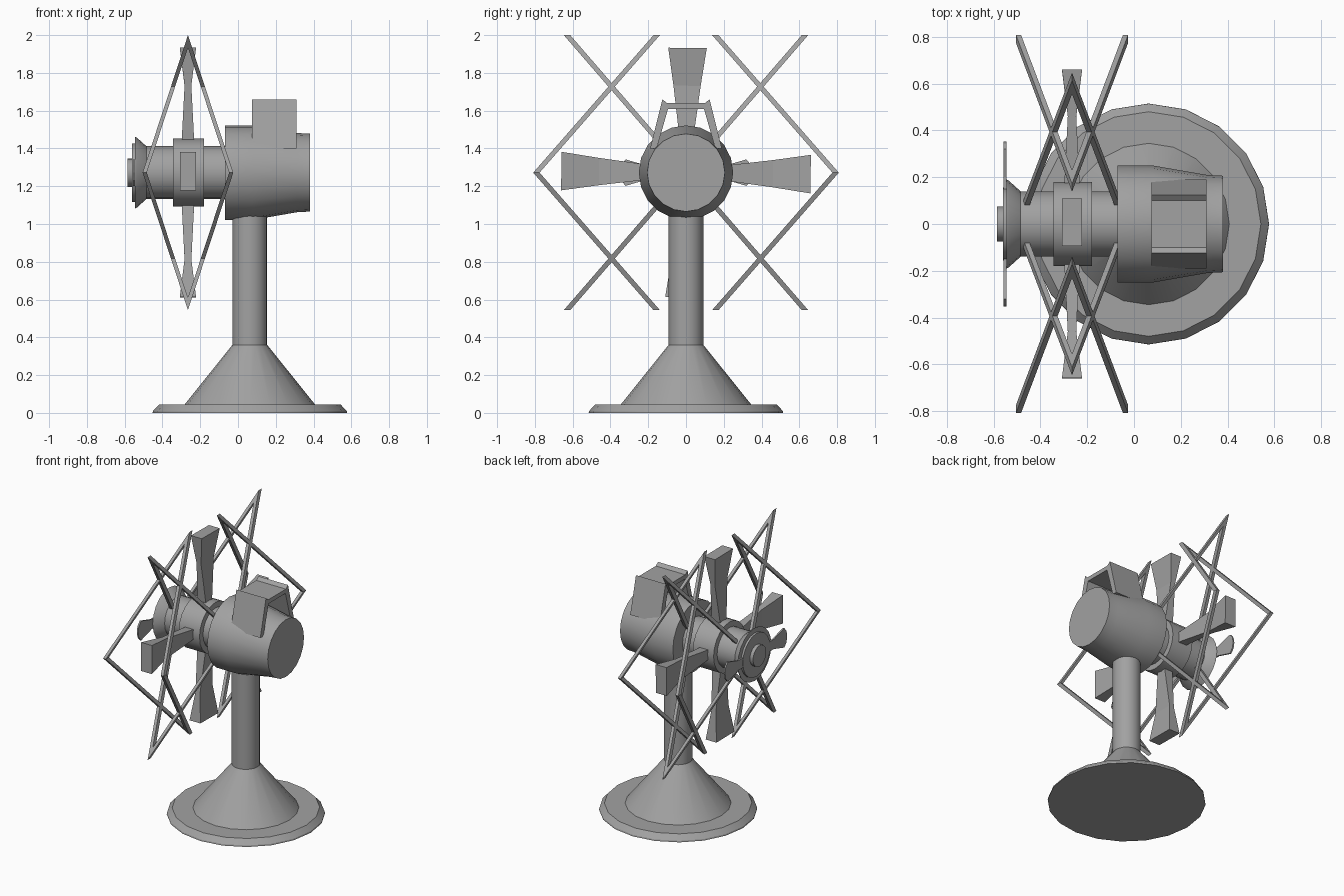
import bpy
import bmesh
import math
from mathutils import Vector, Matrix

if "Cube" in bpy.data.objects:
    bpy.data.objects.remove(bpy.data.objects["Cube"], do_unlink=True)

GREY = (0.36, 0.36, 0.36, 1)
metal = bpy.data.materials.new("grey metal")
metal.use_nodes = True
metal.diffuse_color = GREY
metal.node_tree.nodes["Principled BSDF"].inputs["Base Color"].default_value = GREY

AXIS_Z = 1.272   # height of the horizontal shaft
ROTOR_X = -0.265  # plane of the rotor blades
STAND_X = 0.0625


def finish(name, bm, smooth=False):
    bmesh.ops.recalc_face_normals(bm, faces=bm.faces[:])
    mesh = bpy.data.meshes.new(name)
    bm.to_mesh(mesh)
    bm.free()
    mesh.materials.append(metal)
    obj = bpy.data.objects.new(name, mesh)
    bpy.context.collection.objects.link(obj)
    if smooth:
        bpy.ops.object.select_all(action="DESELECT")
        obj.select_set(True)
        bpy.context.view_layer.objects.active = obj
        bpy.ops.object.shade_smooth_by_angle(angle=math.radians(25))
    return obj


def loft(bm, rings):
    """Skin a list of point rings and cap both ends."""
    loops = [[bm.verts.new(p) for p in ring] for ring in rings]
    n = len(loops[0])
    for a, b in zip(loops, loops[1:]):
        for i in range(n):
            j = (i + 1) % n
            bm.faces.new((a[i], a[j], b[j], b[i]))
    bm.faces.new(loops[0])
    bm.faces.new(loops[-1])


def turned(name, profile, upright=False, sides=20):
    """Turned part from (position, radius) pairs, along the shaft or upright."""
    rings = []
    for pos, r in profile:
        ring = []
        for i in range(sides):
            a = math.tau * i / sides
            u, v = r * math.cos(a), r * math.sin(a)
            ring.append((STAND_X + u, v, pos) if upright else (pos, u, AXIS_Z + v))
        rings.append(ring)
    bm = bmesh.new()
    loft(bm, rings)
    return finish(name, bm, True)


def plate(name, outline, x0, x1):
    """Extrude a (y, z) outline along x."""
    bm = bmesh.new()
    loft(bm, [[(x, y, z) for y, z in outline] for x in (x0, x1)])
    return finish(name, bm)


# Stand
turned("base", [(0, 0.515), (0.01, 0.513), (0.045, 0.48)], True)
turned("stand_cone", [(0.04, 0.345), (0.045, 0.345), (0.36, 0.092)], True)
turned("pole", [(0.355, 0.092), (1.1, 0.092)], True)

# Motor housing, shaft and nose
turned("motor_housing", [(-0.07, 0.25), (0.08, 0.25), (0.31, 0.21), (0.38, 0.206)])
turned("shaft", [(-0.49, 0.14), (-0.06, 0.14)])
turned("rotor_collar", [(-0.345, 0.18), (-0.18, 0.18)])
turned("nose_flare", [(-0.545, 0.19), (-0.535, 0.185), (-0.485, 0.14)])
turned("nose_disc", [(-0.56, 0.155), (-0.54, 0.155)])
turned("nose_cap", [(-0.585, 0.075), (-0.555, 0.075)])

# Carrying handle over the housing
half = [(0.19, 1.40), (0.125, 1.66), (0.10, 1.64)]
inner = [(0.095, 1.61), (0.155, 1.40)]
left_half = half[::-1] + []
outline = [(-y, z) for y, z in half] + half[::-1] + inner[::-1] + [(-y, z) for y, z in inner]
plate("handle", outline, 0.075, 0.31)

# Small paddles behind the nose disc
paddle = [(0.1, 0.035), (0.2, 0.035), (0.32, 0.07), (0.345, 0.04), (0.352, 0)]
for side, name in ((1, "back_paddle"), (-1, "front_paddle")):
    shape = [(side * y, AXIS_Z + z) for y, z in paddle]
    shape += [(side * y, AXIS_Z - z) for y, z in paddle[-2::-1]]
    plate(name, shape, -0.557, -0.546)

# Four rotor blades: radius, half width, half thickness
sections = [(0.13, 0.03, 0.035), (0.46, 0.072, 0.018), (0.66, 0.102, 0.043)]
for k, name in enumerate(("top", "front", "bottom", "back")):
    bm = bmesh.new()
    loft(bm, [[(-t, -w, r), (t, -w, r), (t, w, r), (-t, w, r)] for r, w, t in sections])
    turn = Matrix.Rotation(math.radians(90 * k - 0.7), 4, "X")
    bm.transform(Matrix.Translation((ROTOR_X, 0, AXIS_Z)) @ turn)
    finish(name + "_blade", bm)


def bar_loop(name, y_side, y_peak, mirror):
    """Folded diamond of four mitred bars around the rotor plane."""
    reach, rise, thick, depth = 0.24, 0.728, 0.022, 0.017
    bm = bmesh.new()
    for sx in (1, -1):
        for sz in (1, -1):
            low, high = [], []
            for dx, dy in ((0, -1), (0, 1), (1, 1), (1, -1)):
                x = reach - dx * thick
                y = y_side + dy * depth
                t = x / reach
                low.append(Vector((ROTOR_X + sx * x, mirror * y, AXIS_Z)))
                high.append(Vector((ROTOR_X, mirror * (y + t * (y_peak - y_side)),
                                    AXIS_Z + sz * t * rise)))
            loft(bm, [low, high])
    finish(name, bm)


# Guard frames on both sides
for mirror, side in ((1, "back"), (-1, "front")):
    bar_loop(side + "_outer_frame", 0.792, 0.155, mirror)
    bar_loop(side + "_inner_frame", 0, 0.63, mirror)
